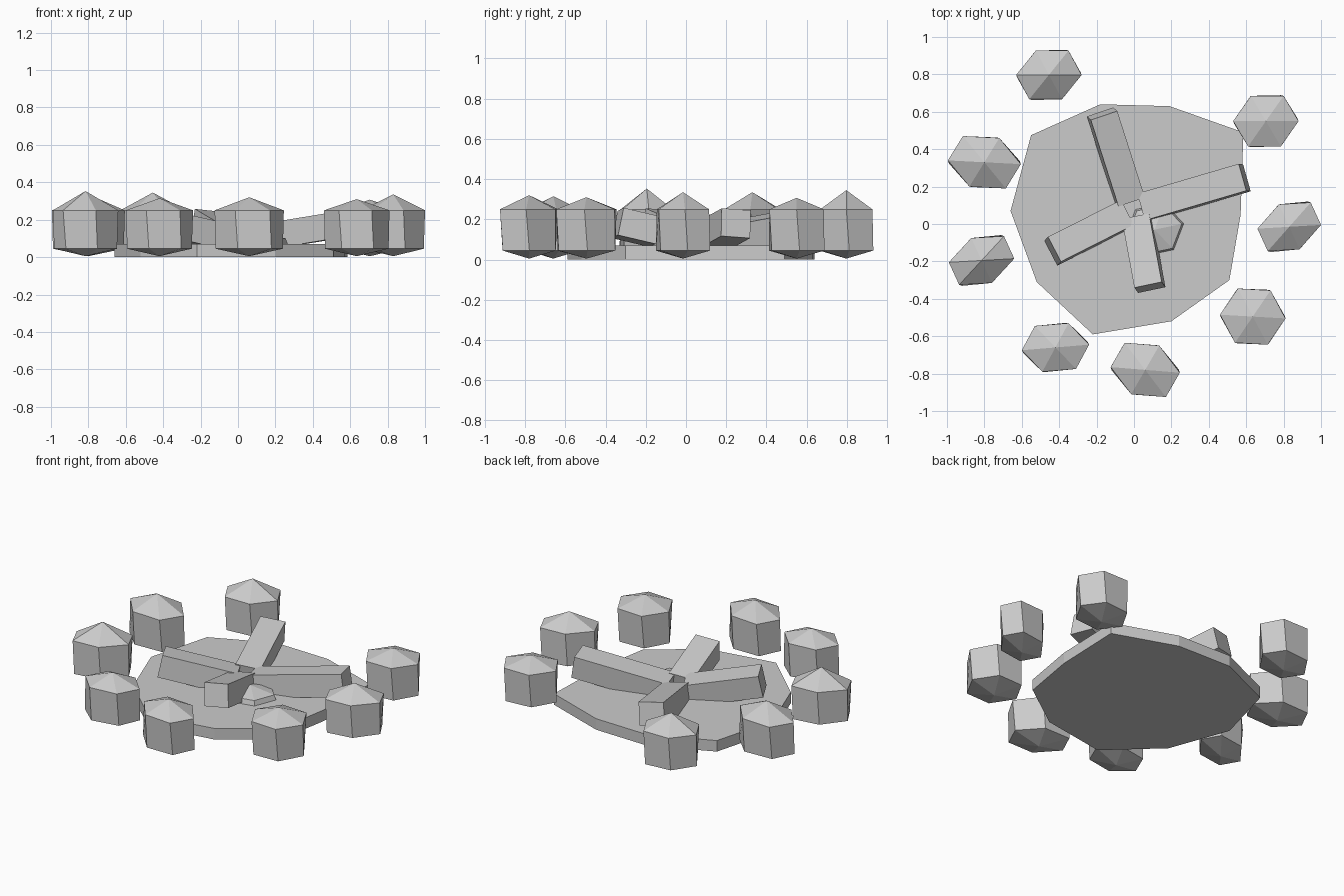
import bpy
import math
from mathutils import Vector, Matrix

if "Cube" in bpy.data.objects:
    bpy.data.objects.remove(bpy.data.objects["Cube"])

grey = bpy.data.materials.new("stone grey")
grey.diffuse_color = (0.6, 0.6, 0.6, 1)
grey.use_nodes = True
grey.node_tree.nodes["Principled BSDF"].inputs["Base Color"].default_value = grey.diffuse_color


def add_mesh(name, verts, faces):
    mesh = bpy.data.meshes.new(name)
    mesh.from_pydata([tuple(v) for v in verts], [], faces)
    mesh.materials.append(grey)
    obj = bpy.data.objects.new(name, mesh)
    bpy.context.collection.objects.link(obj)
    return obj


def hex_ring(center, u, v, z, scale=1.0, turn=0.0):
    # six corners spanned by two directions
    rot = Matrix.Rotation(math.radians(turn), 2)
    c, u, v = Vector(center), rot @ Vector(u) * scale, rot @ Vector(v) * scale
    return [(*(c + d), z) for d in (u, v, v - u, -u, -v, u - v)]


def add_stone(name, c, u, v, levels, scale_low=0.97, turn=5):
    # pointed hexagonal stone: bottom tip, lower ring, upper ring, top tip
    z0, z1, z2, z3 = levels
    verts = hex_ring(c, u, v, z1, scale_low, turn) + hex_ring(c, u, v, z2)
    verts += [(*c, z0), (*c, z3)]
    faces = []
    for i in range(6):
        j = (i + 1) % 6
        faces += [(i, j, j + 6, i + 6), (j, i, 12), (i + 6, j + 6, 13)]
    add_mesh(name, verts, faces)


# flat irregular ground slab
outline = [(-0.52, -0.31), (-0.22, -0.59), (0.20, -0.52), (0.51, -0.30),
           (0.57, 0.05), (0.585, 0.49), (0.19, 0.63), (-0.18, 0.64),
           (-0.55, 0.475), (-0.66, 0.07)]
n = len(outline)
add_mesh("ground_slab",
         [(x, y, 0) for x, y in outline] + [(x, y, 0.07) for x, y in outline],
         [tuple(range(n))[::-1], tuple(range(n, 2 * n))]
         + [(i, (i + 1) % n, (i + 1) % n + n, i + n) for i in range(n)])

# ring of stones: centre, two corner directions, tip height
stones = [
    ((-0.455, 0.797), (0.175, 0.0), (0.105, 0.13), 0.345),
    ((0.705, 0.55), (0.175, 0.0), (0.095, 0.135), 0.307),
    ((0.83, -0.015), (0.17, 0.01), (0.115, 0.13), 0.335),
    ((0.635, -0.495), (0.175, -0.01), (0.095, 0.14), 0.31),
    ((0.06, -0.78), (0.185, -0.015), (0.075, 0.13), 0.32),
    ((-0.42, -0.66), (0.18, 0.015), (0.07, 0.13), 0.315),
    ((-0.815, -0.195), (0.175, 0.01), (0.12, 0.13), 0.353),
    ((-0.80, 0.33), (0.195, -0.01), (0.08, 0.13), 0.335),
]
for i, (c, u, v, top) in enumerate(stones):
    add_stone(f"ring_stone_{i + 1}", c, u, v, (0.005, 0.045, 0.25, top))

# low coal beside the logs
add_stone("coal", (0.11, -0.03), (0.145, 0.03), (0.05, 0.13),
          (0.04, 0.06, 0.10, 0.135), 1.1, 0)


def add_log(name, end, roll):
    # square log rising outward from the middle
    mid = Vector((0.0, 0.08, 0.155))
    out = (Vector((*end, 0.25)) - mid)
    length = out.length
    fwd = out.normalized()
    side = Vector((0, 0, 1)).cross(fwd).normalized()
    up = fwd.cross(side)
    r = Matrix.Rotation(math.radians(roll), 3, fwd)
    side, up = r @ side, r @ up
    start, w, t = 0.04, 0.075, 0.14
    verts = [mid + fwd * a + side * b + up * h
             for a in (start, length) for b in (-w, w) for h in (-t, 0)]
    add_mesh(name, verts, [(0, 1, 3, 2), (4, 6, 7, 5), (0, 4, 5, 1),
                           (2, 3, 7, 6), (0, 2, 6, 4), (1, 5, 7, 3)])


add_log("log_back", (-0.16, 0.58), 6)
add_log("log_right", (0.58, 0.25), -4)
add_log("log_front", (0.075, -0.325), 6)
add_log("log_left", (-0.425, -0.135), 4)
